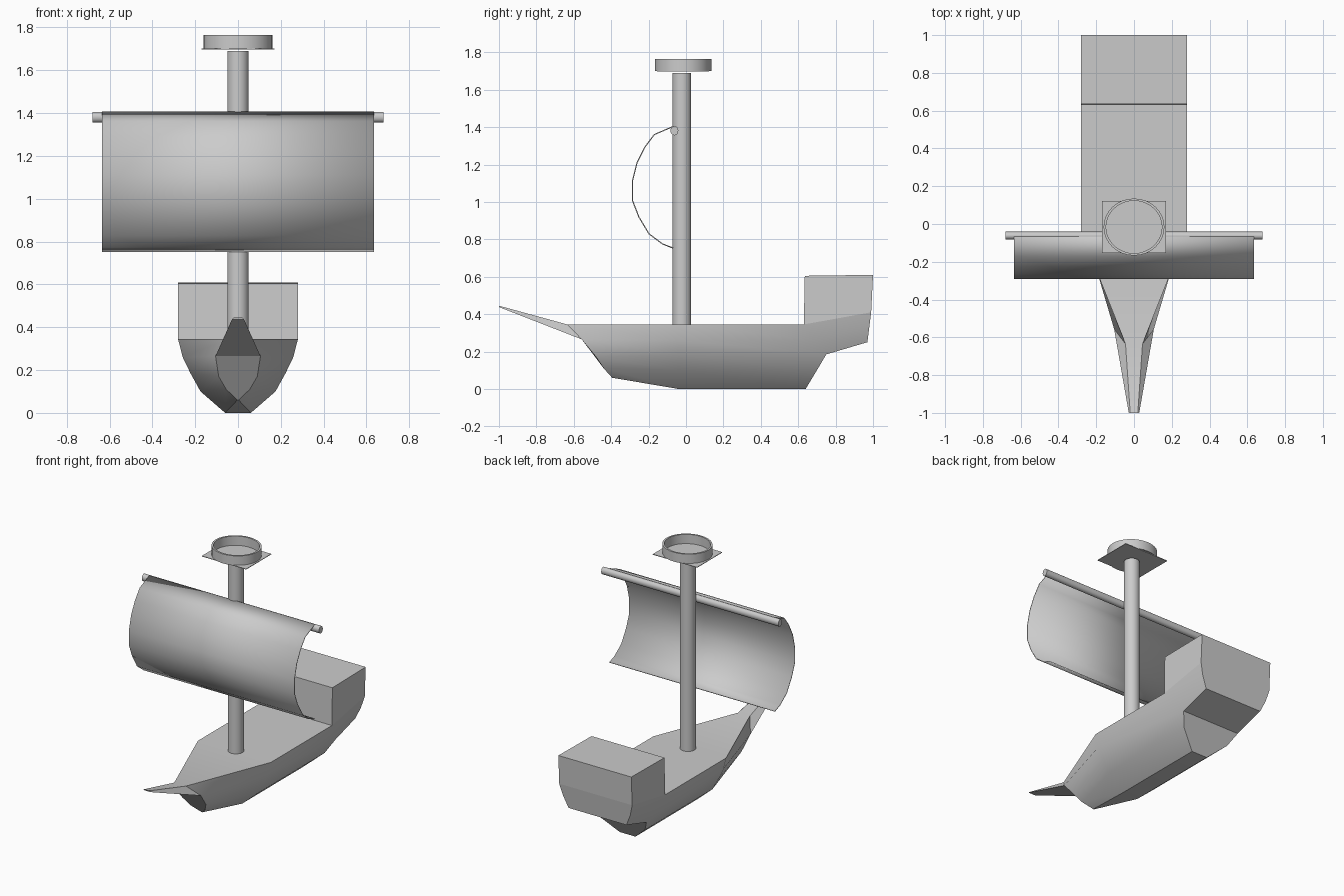
import bpy, bmesh, math
from mathutils import Matrix

if "Cube" in bpy.data.objects:
    bpy.data.objects.remove(bpy.data.objects["Cube"])


def finish(bm, name, smooth=None):
    bmesh.ops.remove_doubles(bm, verts=bm.verts, dist=0.0005)
    bmesh.ops.recalc_face_normals(bm, faces=bm.faces)
    me = bpy.data.meshes.new(name)
    bm.to_mesh(me)
    bm.free()
    ob = bpy.data.objects.new(name, me)
    bpy.context.collection.objects.link(ob)
    if smooth:
        bpy.ops.object.select_all(action='DESELECT')
        ob.select_set(True)
        bpy.context.view_layer.objects.active = ob
        bpy.ops.object.shade_smooth_by_angle(angle=math.radians(smooth))
    return ob


def both_sides(bm, pts):
    """Right-hand vertices and their mirrored left-hand partners."""
    return [[bm.verts.new((s * x, y, z)) for x, y, z in pts] for s in (1, -1)]


def side_strips(bm, a, b):
    for s in (0, 1):
        for i in range(min(len(a[s]), len(b[s])) - 1):
            bm.faces.new((a[s][i], a[s][i + 1], b[s][i + 1], b[s][i]))


def across(bm, a, b, i, j):
    bm.faces.new((a[0][i], b[0][j], b[1][j], a[1][i]))


def cap(bm, a, start=0):
    bm.faces.new(a[0][start:] + a[1][start:][::-1])


# Hull: half-sections from gunwale to keel
bm = bmesh.new()
tip = both_sides(bm, [(.02, -1, .445), (.028, -.998, .437)])
bow = both_sides(bm, [(.045, -.635, .345), (.105, -.557, .265), (.09, -.48, .17),
                      (.055, -.44, .11), (.003, -.395, .06)])
mid = both_sides(bm, [(.28, -.04, .345), (.258, -.04, .26), (.222, -.04, .185),
                      (.175, -.04, .10), (.06, -.04, 0)])
aft = both_sides(bm, [(.28, .63, .345), (.258, .69, .26), (.222, .75, .185),
                      (.175, .70, .10), (.06, .64, 0)])
stern = both_sides(bm, [(.28, .99, .41), (.258, .98, .33), (.222, .97, .25)])
for a, b in ((tip, bow), (bow, mid), (mid, aft), (aft, stern)):
    side_strips(bm, a, b)
across(bm, tip, bow, 0, 0)       # bowsprit top
across(bm, tip, bow, 1, 1)       # bowsprit underside
for a, b in ((bow, mid), (mid, aft)):
    across(bm, a, b, 0, 0)       # deck
    across(bm, a, b, 4, 4)       # keel
cap(bm, tip)
cap(bm, bow, 1)
cap(bm, aft, 2)
across(bm, aft, stern, 2, 2)     # stern overhang
cap(bm, stern)
finish(bm, "hull", 28)

# Stern cabin sitting on the rising aft gunwale
bm = bmesh.new()
front = both_sides(bm, [(.28, .635, .605), (.28, .63, .345)])
back = both_sides(bm, [(.28, 1, .61), (.28, .99, .41)])
side_strips(bm, front, back)
across(bm, front, back, 0, 0)
cap(bm, front)
cap(bm, back)
finish(bm, "stern_cabin")

# Mast
bm = bmesh.new()
bmesh.ops.create_cone(bm, cap_ends=True, segments=32, radius1=.05, radius2=.05,
                      depth=1.35, matrix=Matrix.Translation((0, -.022, 1.015)))
finish(bm, "mast", 30)

# Yard carrying the sail
bm = bmesh.new()
bmesh.ops.create_cone(bm, cap_ends=True, segments=16, radius1=.025, radius2=.025, depth=1.36,
                      matrix=Matrix.Translation((0, -.062, 1.381))
                      @ Matrix.Diagonal((1, .84, 1, 1)) @ Matrix.Rotation(math.pi / 2, 4, 'Y'))
finish(bm, "yard", 30)

# Billowing sail
profile = [(-.065, 1.405), (-.17, 1.36), (-.222, 1.29), (-.262, 1.21), (-.287, 1.11),
           (-.287, 1.01), (-.252, .92), (-.198, .83), (-.125, .775), (-.068, .753)]
bm = bmesh.new()
sail_edges = both_sides(bm, [(.635, y, z) for y, z in profile])
for i in range(len(profile) - 1):
    bm.faces.new((sail_edges[0][i], sail_edges[0][i + 1],
                  sail_edges[1][i + 1], sail_edges[1][i]))
sail = finish(bm, "sail", 35)
thick = sail.modifiers.new("thickness", 'SOLIDIFY')
thick.thickness = .006
thick.offset = 0

# Lookout floor
bm = bmesh.new()
bmesh.ops.create_cube(bm, size=1, matrix=Matrix.Translation((0, -.016, 1.699))
                      @ Matrix.Diagonal((.34, .276, .004, 1)))
finish(bm, "lookout_floor")

# Lookout rail: hollow ring
bm = bmesh.new()
N = 32
section = [(1, 1.70), (1, 1.765), (.92, 1.765), (.92, 1.70)]
loops = [[bm.verts.new((.161 * r * math.cos(2 * math.pi * i / N),
                        -.016 + .151 * r * math.sin(2 * math.pi * i / N), z))
          for i in range(N)] for r, z in section]
for k in range(4):
    a, b = loops[k], loops[(k + 1) % 4]
    for i in range(N):
        j = (i + 1) % N
        bm.faces.new((a[i], a[j], b[j], b[i]))
finish(bm, "lookout_rail", 30)
